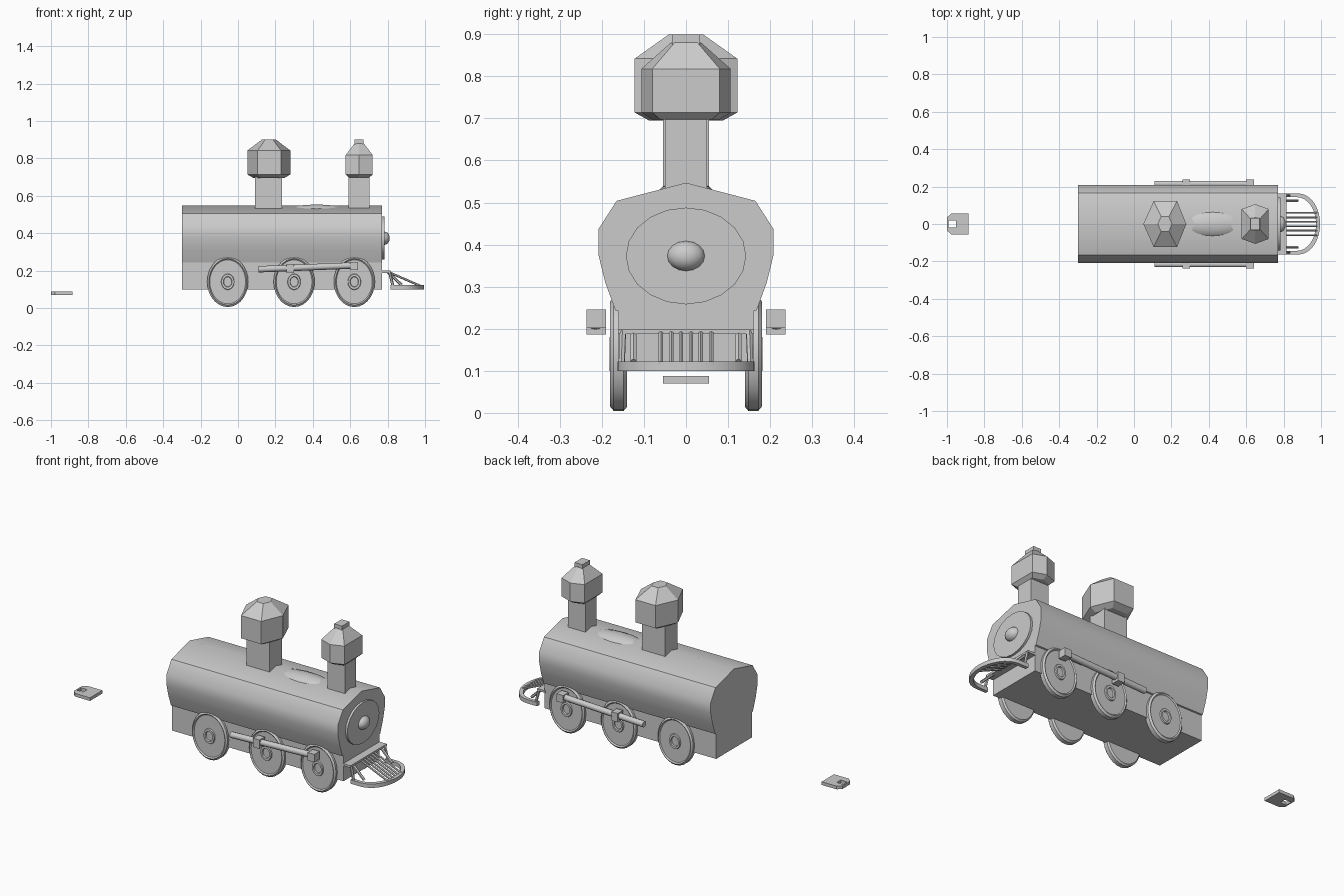
import bpy, bmesh, math
from mathutils import Vector

if "Cube" in bpy.data.objects:
    bpy.data.objects.remove(bpy.data.objects["Cube"])


def loft(name, rings, smooth=None):
    """Skin a list of equal-sized point rings and cap both ends."""
    bm = bmesh.new()
    vs = [[bm.verts.new(p) for p in r] for r in rings]
    n = len(vs[0])
    for a, b in zip(vs, vs[1:]):
        for i in range(n):
            j = (i + 1) % n
            bm.faces.new((a[i], a[j], b[j], b[i]))
    bm.faces.new(vs[0][::-1])
    bm.faces.new(vs[-1])
    bmesh.ops.recalc_face_normals(bm, faces=bm.faces)
    me = bpy.data.meshes.new(name)
    bm.to_mesh(me)
    bm.free()
    ob = bpy.data.objects.new(name, me)
    bpy.context.collection.objects.link(ob)
    if smooth:
        bpy.ops.object.select_all(action='DESELECT')
        ob.select_set(True)
        bpy.context.view_layer.objects.active = ob
        bpy.ops.object.shade_smooth_by_angle(angle=math.radians(smooth))
    return ob


def box(name, x0, x1, y0, y1, z0, z1):
    return loft(name, [[(x0, y0, z), (x1, y0, z), (x1, y1, z), (x0, y1, z)]
                       for z in (z0, z1)])


def bar(name, a, b, r, n=8):
    a, b = Vector(a), Vector(b)
    q = (b - a).to_track_quat('Z', 'Y')
    ring = [q @ Vector((r * math.cos(t), r * math.sin(t), 0))
            for t in [math.tau * (i + .5) / n for i in range(n)]]
    return loft(name, [[c + p for p in ring] for c in (a, b)], 50)


def ellipse(n, ra, rb):
    return [(ra * math.cos(math.tau * i / n), rb * math.sin(math.tau * i / n))
            for i in range(n)]


# boiler: softened eight-sided barrel with round sides
half = [(0, .547), (.165, .504), (.208, .437), (.208, .375), (.192, .31), (.168, .244)]
section = half + [(0, .2)] + [(-y, z) for y, z in half[:0:-1]]
loft("boiler", [[(x, y, z) for y, z in section] for x in (-.3, .77)], 35)

# chassis
box("chassis", -.3, .77, -.16, .16, .1, .26)

# smokebox door and its rounded boss
loft("smokebox_door", [[(x, y, .373 + z) for y, z in ellipse(20, .143, .115)]
                       for x in (.76, .782)], 40)
loft("door_boss", [[(.78 + .032 * math.sin(t), y * math.cos(t), .373 + z * math.cos(t))
                    for y, z in ellipse(16, .045, .036)]
                   for t in (0, .35, .7, 1.05, 1.35)], 40)

# low saddle bulge on top of the boiler
loft("boiler_bulge", [[(.42 + x * math.cos(t), y * math.cos(t), .5 + .053 * math.sin(t))
                       for x, y in ellipse(20, .2, .08)]
                      for t in (0, .4, .8, 1.15, 1.45)], 40)

# large stack: square post with six-sided head
box("main_stack_post", .092, .236, -.055, .055, .5, .71)
hexa = [(-.115, 0), (-.06, -.122), (.065, -.122), (.115, 0), (.065, .122), (-.06, .122)]
loft("main_stack_head", [[(.165 + s * x, s * y, z) for x, y in hexa]
                         for s, z in ((.72, .695), (1, .714), (1, .842), (.33, .9))])

# small stack: square post, six-sided head, square cap
box("front_stack_post", .592, .702, -.05, .05, .5, .71)
hexb = [(-.072, -.08), (0, -.106), (.072, -.08), (.072, .08), (0, .106), (-.072, .08)]
loft("front_stack_head", [[(.648 + s * x, s * y, z) for x, y in hexb]
                          for s, z in ((.75, .697), (1, .714), (1, .818), (.34, .88))])
box("front_stack_cap", .623, .672, -.033, .033, .87, .9)

# wheels and connecting rods on both sides
wheel_profile = [(.93, .14), (1, .148), (1, .172), (.92, .181), (.87, .175),
                 (.32, .175), (.30, .182), (.21, .182), (.19, .174)]
for side, s in (("right", -1), ("left", 1)):
    for pos, cx in (("rear", -.055), ("middle", .3), ("front", .622)):
        loft(f"{pos}_wheel_{side}",
             [[(cx + k * x, s * y, .14 + k * z) for x, z in ellipse(28, .11, .135)]
              for k, y in wheel_profile], 30)
    y0, y1 = sorted((s * .19, s * .237))
    bar(f"side_rod_{side}", (.11, s * .215, .207), (.64, s * .215, .228), .017, 10)
    box(f"middle_rod_block_{side}", .26, .3, y0, y1, .186, .236)
    box(f"front_rod_block_{side}", .6, .642, y0, y1, .202, .246)

# pilot: top beam, curved hoop and sloping slats
box("pilot_beam", .765, .815, -.162, .162, .188, .2)
path = [(.815, 0)] + [(.88 + .115 * math.cos(t), 1 * math.sin(t)) for t in
                      [math.pi / 2 * (1 - i / 8) for i in range(17)]] + [(.815, 0)]
outer = [(x, .163 * y) for x, y in path]
outer[0], outer[-1] = (.815, .163), (.815, -.163)
hoop = []
for x, y in outer:
    ix, iy = .815 + (x - .815) * .88, y * .88
    hoop.append([(x, y, .1), (x, y, .122), (ix, iy, .122), (ix, iy, .1)])
loft("pilot_hoop", hoop, 30)
for i, y in enumerate((-.06, -.035, -.012, .012, .035, .06)):
    bar(f"pilot_slat_{i + 1}", (.8, y, .194), (.985, y, .114), .006, 6)
for side, s in (("right", -1), ("left", 1)):
    bar(f"pilot_outer_slat_{side}", (.8, s * .125, .194), (.875, s * .125, .122), .008, 6)
    bar(f"pilot_corner_slat_{side}", (.81, s * .15, .194), (.83, s * .153, .112), .008, 6)

# detached rear coupling plate with a slot
plate = box("coupling_plate", -1, -.885, -.055, .055, .07, .088)
bpy.data.objects.remove(plate)
outline = [(-1, -.035), (-.978, -.055), (-.885, -.055), (-.885, .055), (-.978, .055), (-1, .035)]
plate = loft("coupling_plate", [[(x, y, z) for x, y in outline] for z in (.07, .088)])
cutter = box("slot_cutter", -.992, -.953, -.018, .018, .05, .11)
cutter.hide_render = True
cutter.hide_viewport = True
mod = plate.modifiers.new("slot", 'BOOLEAN')
mod.operation = 'DIFFERENCE'
mod.object = cutter
